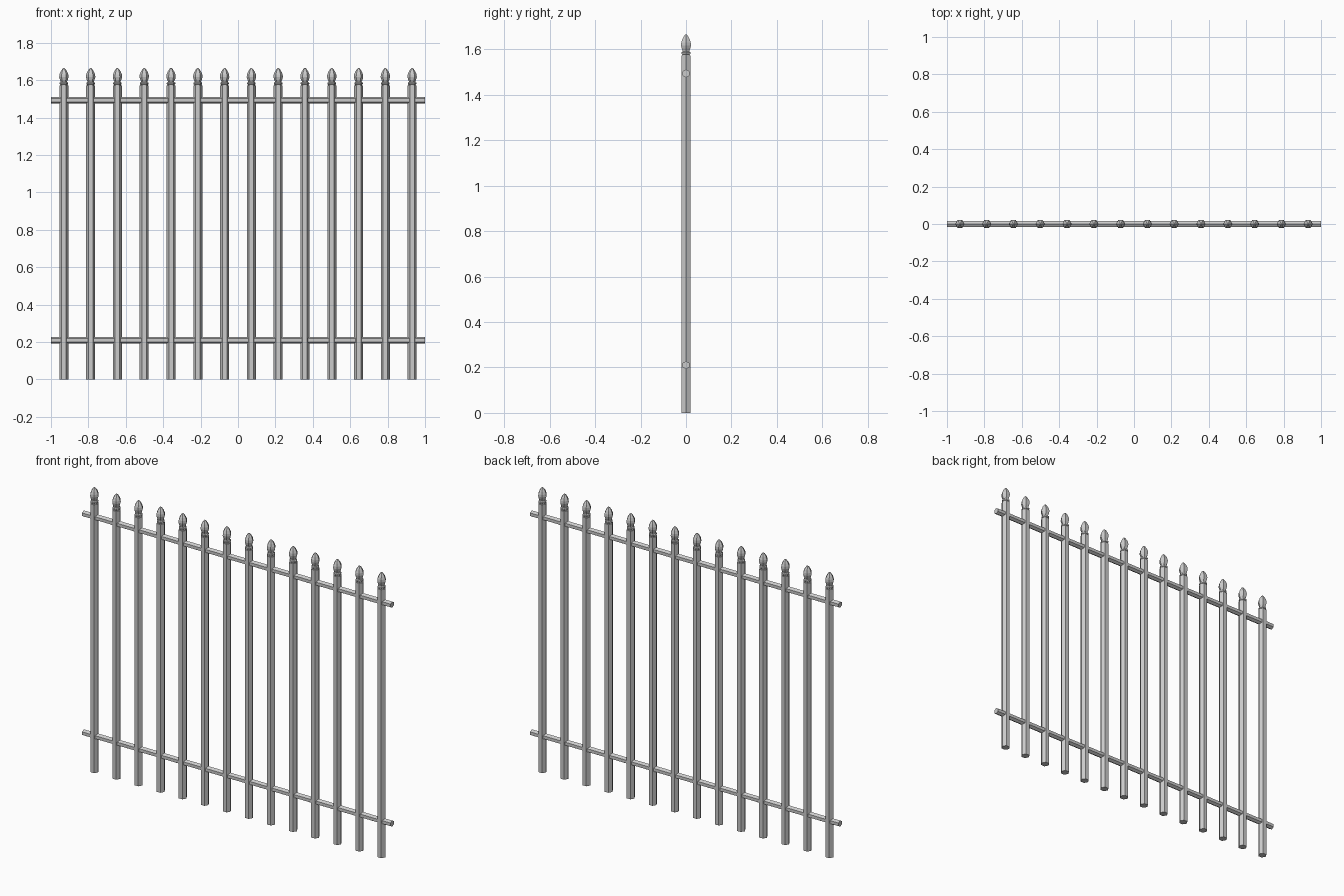
import bpy, bmesh
from math import pi, cos, sin

if "Cube" in bpy.data.objects:
    bpy.data.objects.remove(bpy.data.objects["Cube"])

SIDES = 6


def lathe(name, profile, axis='Z', location=(0, 0, 0)):
    """Flat-faced hexagonal solid from (radius, height) rings, capped at both ends."""
    bm = bmesh.new()
    rings = []
    for r, h in profile:
        ring = []
        for i in range(SIDES):
            a = 2 * pi * i / SIDES
            u, v = r * cos(a), r * sin(a)
            # corners point to +-x on upright parts, to +-z on rails
            ring.append(bm.verts.new((u, v, h) if axis == 'Z' else (h, v, u)))
        rings.append(ring)
    for a, b in zip(rings, rings[1:]):
        for i in range(SIDES):
            j = (i + 1) % SIDES
            bm.faces.new((a[i], a[j], b[j], b[i]))
    bm.faces.new(rings[0])
    bm.faces.new(rings[-1])
    bmesh.ops.recalc_face_normals(bm, faces=bm.faces[:])
    mesh = bpy.data.meshes.new(name)
    bm.to_mesh(mesh)
    bm.free()
    return place(name, mesh, location)


def place(name, mesh, location):
    ob = bpy.data.objects.new(name, mesh)
    ob.location = location
    bpy.context.collection.objects.link(ob)
    return ob


# Horizontal rails
for name, z in (("lower_rail", 0.21), ("upper_rail", 1.493)):
    lathe(name, [(0.018, -1), (0.018, 1)], 'X', (0, 0, z))

# Upright pickets with collar and spear-bud finials
COUNT, HALF = 14, 0.931
post = [(0.024, 0), (0.024, 1.572)]
finial = [(0.019, 1.57), (0.019, 1.576), (0.023, 1.579), (0.023, 1.586),
          (0.017, 1.590), (0.017, 1.594), (0.021, 1.602), (0.025, 1.616),
          (0.024, 1.630), (0.018, 1.645), (0.009, 1.659), (0.003, 1.665)]
post_mesh = finial_mesh = None
for i in range(COUNT):
    x = -HALF + 2 * HALF * i / (COUNT - 1)
    if post_mesh is None:
        post_mesh = lathe("picket", post, location=(x, 0, 0)).data
        finial_mesh = lathe("finial", finial, location=(x, 0, 0)).data
    else:
        place("picket", post_mesh, (x, 0, 0))
        place("finial", finial_mesh, (x, 0, 0))
